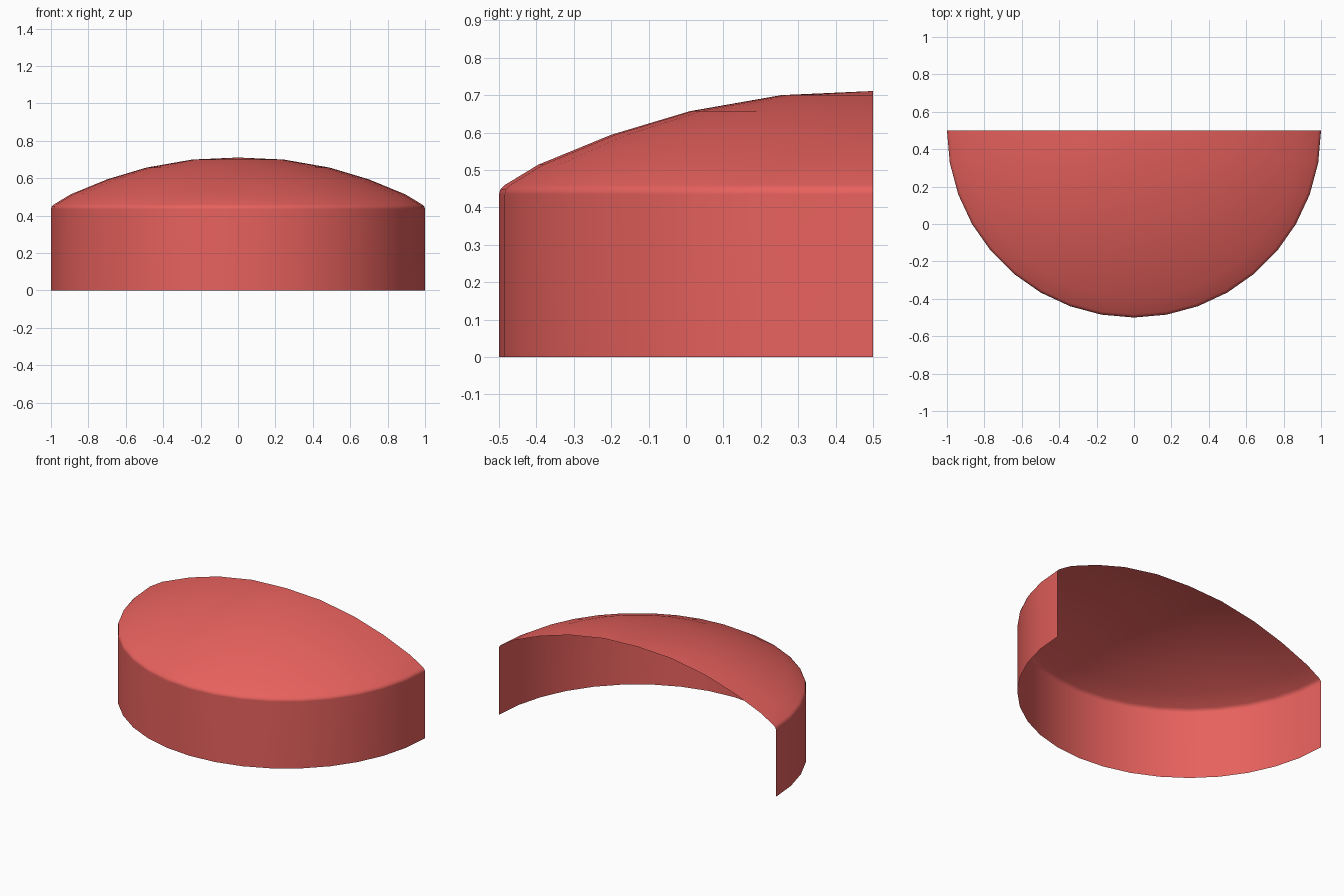
import bpy, bmesh
from math import sin, cos, pi

if "Cube" in bpy.data.objects:
    bpy.data.objects.remove(bpy.data.objects["Cube"])

SEGMENTS = 18
# Wall, softened rim and shallow dome as one (radius, height) profile
PROFILE = [(1.0, 0.0), (1.0, 0.435), (0.996, 0.449), (0.984, 0.46),
           (0.895, 0.514), (0.7, 0.594), (0.49, 0.657), (0.245, 0.70)]
APEX = 0.711

# Half-revolved open shell, open at the back and underneath
bm = bmesh.new()
rings = []
for r, z in PROFILE:
    ring = []
    for i in range(SEGMENTS + 1):
        a = pi + pi * i / SEGMENTS
        ring.append(bm.verts.new((r * cos(a), 0.5 + r * sin(a), z)))
    rings.append(ring)
for low, high in zip(rings, rings[1:]):
    for i in range(SEGMENTS):
        bm.faces.new((low[i], low[i + 1], high[i + 1], high[i]))

# Fan closing the dome at its apex
top = bm.verts.new((0, 0.5, APEX))
for i in range(SEGMENTS):
    bm.faces.new((rings[-1][i], rings[-1][i + 1], top))
for f in bm.faces:
    f.smooth = True

mesh = bpy.data.meshes.new("domed_half_shell")
bm.to_mesh(mesh)
bm.free()
shell = bpy.data.objects.new("domed_half_shell", mesh)
bpy.context.collection.objects.link(shell)

# Keeps the wall evenly shaded up to the soft rim
shell.modifiers.new("weighted_normals", 'WEIGHTED_NORMAL')

red = bpy.data.materials.new("red")
red.diffuse_color = (0.8, 0.12, 0.11, 1)
red.use_nodes = True
red.node_tree.nodes["Principled BSDF"].inputs["Base Color"].default_value = red.diffuse_color
mesh.materials.append(red)
